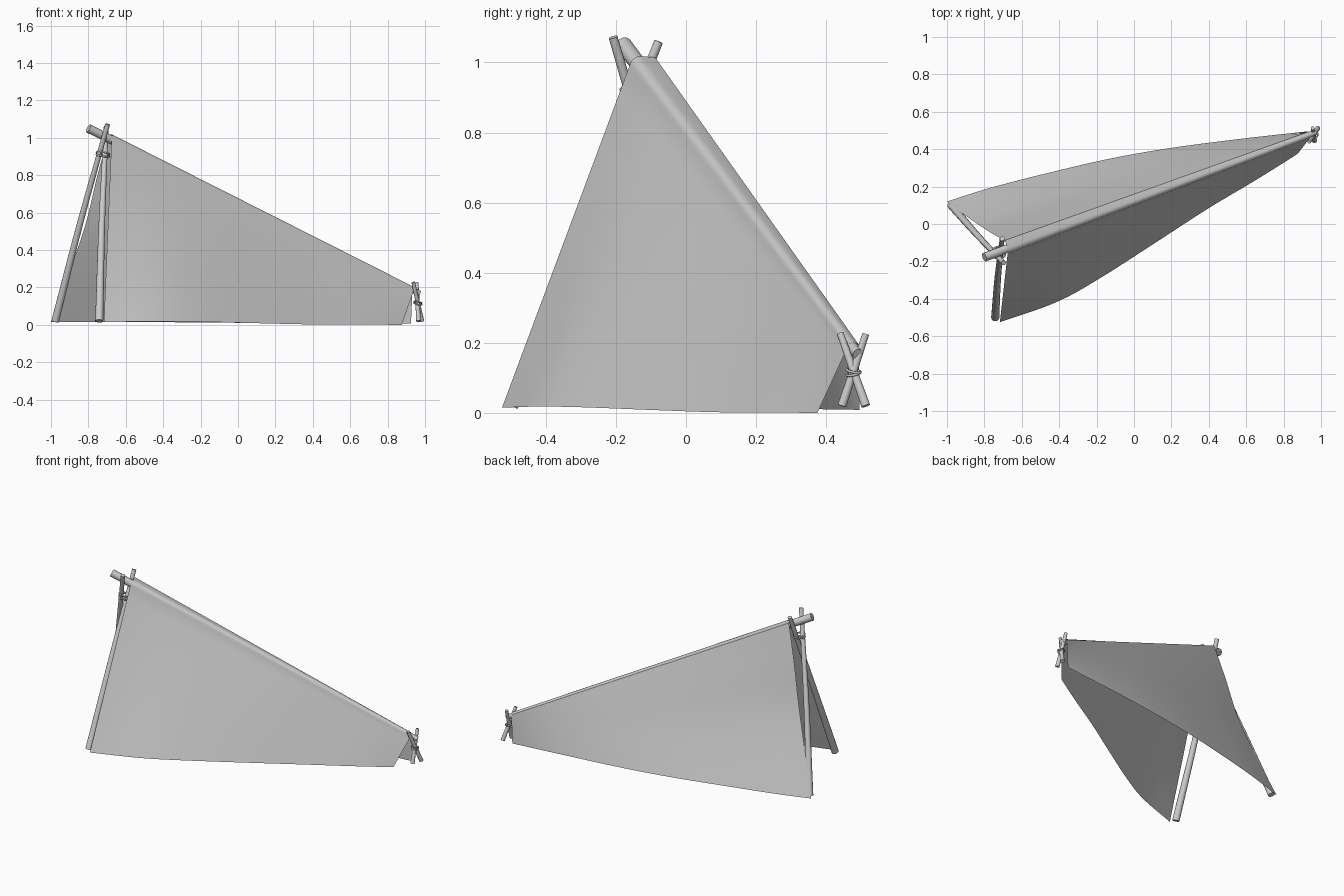
import bpy, bmesh, math
from mathutils import Vector as V

if "Cube" in bpy.data.objects:
    bpy.data.objects.remove(bpy.data.objects["Cube"])


def finish(bm, name):
    me = bpy.data.meshes.new(name)
    bm.to_mesh(me)
    bm.free()
    ob = bpy.data.objects.new(name, me)
    bpy.context.collection.objects.link(ob)
    for o in bpy.context.selected_objects:
        o.select_set(False)
    ob.select_set(True)
    bpy.context.view_layer.objects.active = ob
    bpy.ops.object.shade_smooth_by_angle(angle=math.radians(40))
    return ob


def sample(pts, t):
    """Smooth (Catmull-Rom) point on a list of control points, t in 0..1."""
    n = len(pts) - 1
    i = min(int(t * n), n - 1)
    f = t * n - i
    p1, p2 = V(pts[i]), V(pts[i + 1])
    p0 = V(pts[i - 1]) if i > 0 else 2 * p1 - p2
    p3 = V(pts[i + 2]) if i + 2 <= n else 2 * p2 - p1
    return 0.5 * (2 * p1 + (p2 - p0) * f + (2 * p0 - 5 * p1 + 4 * p2 - p3) * f * f
                  + (3 * p1 - p0 - 3 * p2 + p3) * f ** 3)


def stick(name, pts, r0, r1, sides=12, steps=8):
    """Tapered, slightly bent wooden pole."""
    bm = bmesh.new()
    d = (V(pts[-1]) - V(pts[0])).normalized()
    a = d.orthogonal().normalized()
    b = d.cross(a)
    rings = []
    for k in range(steps + 1):
        t = k / steps
        c, r = sample(pts, t), r0 + (r1 - r0) * t
        rings.append([bm.verts.new(c + r * (math.cos(w) * a + math.sin(w) * b))
                      for w in (2 * math.pi * j / sides for j in range(sides))])
    for p, q in zip(rings, rings[1:]):
        for j in range(sides):
            m = (j + 1) % sides
            bm.faces.new((p[j], p[m], q[m], q[j]))
    bm.faces.new(rings[0][::-1])
    bm.faces.new(rings[-1])
    return finish(bm, name)


def lashing(name, loc, radius, thick, scale, rot):
    bpy.ops.mesh.primitive_torus_add(location=loc, rotation=rot, major_radius=radius,
                                     minor_radius=thick, major_segments=20, minor_segments=6)
    ob = bpy.context.object
    ob.name = name
    ob.scale = scale
    bpy.ops.object.shade_smooth()


# Ridge pole
HIGH, LOW = V((-0.80, -0.178, 1.05)), V((0.97, 0.49, 0.168))
stick("ridge_pole", [HIGH, LOW], 0.024, 0.015)

# Front pair of crossed legs
stick("front_leg_left", [(-0.977, 0.10, 0.02), (-0.845, -0.052, 0.54), (-0.697, -0.208, 1.072)],
      0.021, 0.013)
stick("front_leg_right", [(-0.742, -0.50, 0.02), (-0.728, -0.285, 0.54), (-0.705, -0.078, 1.06)],
      0.022, 0.013)

# Short rear pair of crossed sticks
stick("rear_leg_left", [(0.983, 0.513, 0.02), (0.937, 0.44, 0.227)], 0.013, 0.010)
stick("rear_leg_right", [(0.965, 0.445, 0.02), (0.955, 0.513, 0.225)], 0.013, 0.010)

# Rope lashings
for i in range(2):
    lashing(f"front_lashing_{i}", (-0.722, -0.153, 0.905 + 0.012 * i), 0.035, 0.005,
            (1, 0.95, 1), (0.12 - 0.3 * i, 0.15, 0))
    lashing(f"rear_lashing_{i}", (0.962, 0.478, 0.112 + 0.008 * i), 0.021, 0.004,
            (1, 0.95, 1), (0.2 - 0.4 * i, 0.2, 0))

# Canvas sheet: one cloth draped over the ridge pole
front_hem = [(-0.717, -0.525, 0.015), (-0.42, -0.42, 0.018), (-0.19, -0.295, 0.016),
             (0.13, -0.09, 0.008), (0.40, 0.085, 0.002), (0.66, 0.24, 0.001), (0.875, 0.375, 0.0)]
back_hem = [(-1.0, 0.12, 0.015), (-0.78, 0.19, 0.015), (-0.50, 0.263, 0.015),
            (-0.15, 0.345, 0.012), (0.18, 0.404, 0.01), (0.55, 0.453, 0.01), (0.925, 0.495, 0.008)]
# Inward sag of the open left edge, from ridge to hem
edge_sag = [(0, 0, 0), (0.016, -0.018, 0.03), (0.03, -0.03, 0.02), (0.018, -0.02, 0.01), (0, 0, 0)]

axis = (LOW - HIGH).normalized()
side = V((-axis.y, axis.x, 0)).normalized()
up = axis.cross(side)
NT, NV = 36, 14
bm = bmesh.new()
rows = []
for k in range(NT + 1):
    t = k / NT
    c = HIGH.lerp(LOW, 0.065 + 0.915 * t)
    r = 0.028 + (0.018 - 0.028) * t
    arc = [c + r * (-math.cos(w) * side + math.sin(w) * up)
           for w in (math.radians(x) for x in (-5, 20, 45, 70, 95))]
    shoulder = c + side * (0.046 - 0.03 * t) + up * (0.024 - 0.014 * t)
    f, b = sample(front_hem, t), sample(back_hem, t)
    row = [f.lerp(arc[0], v / NV) for v in range(NV)] + arc + [shoulder]
    for v in range(1, NV + 1):
        s = v / NV
        row.append(shoulder.lerp(b, s) + sample(edge_sag, s) * (1 - t) ** 2)
    rows.append([bm.verts.new(p) for p in row])
for p, q in zip(rows, rows[1:]):
    for j in range(len(p) - 1):
        bm.faces.new((p[j], q[j], q[j + 1], p[j + 1]))
finish(bm, "canvas_sheet")
